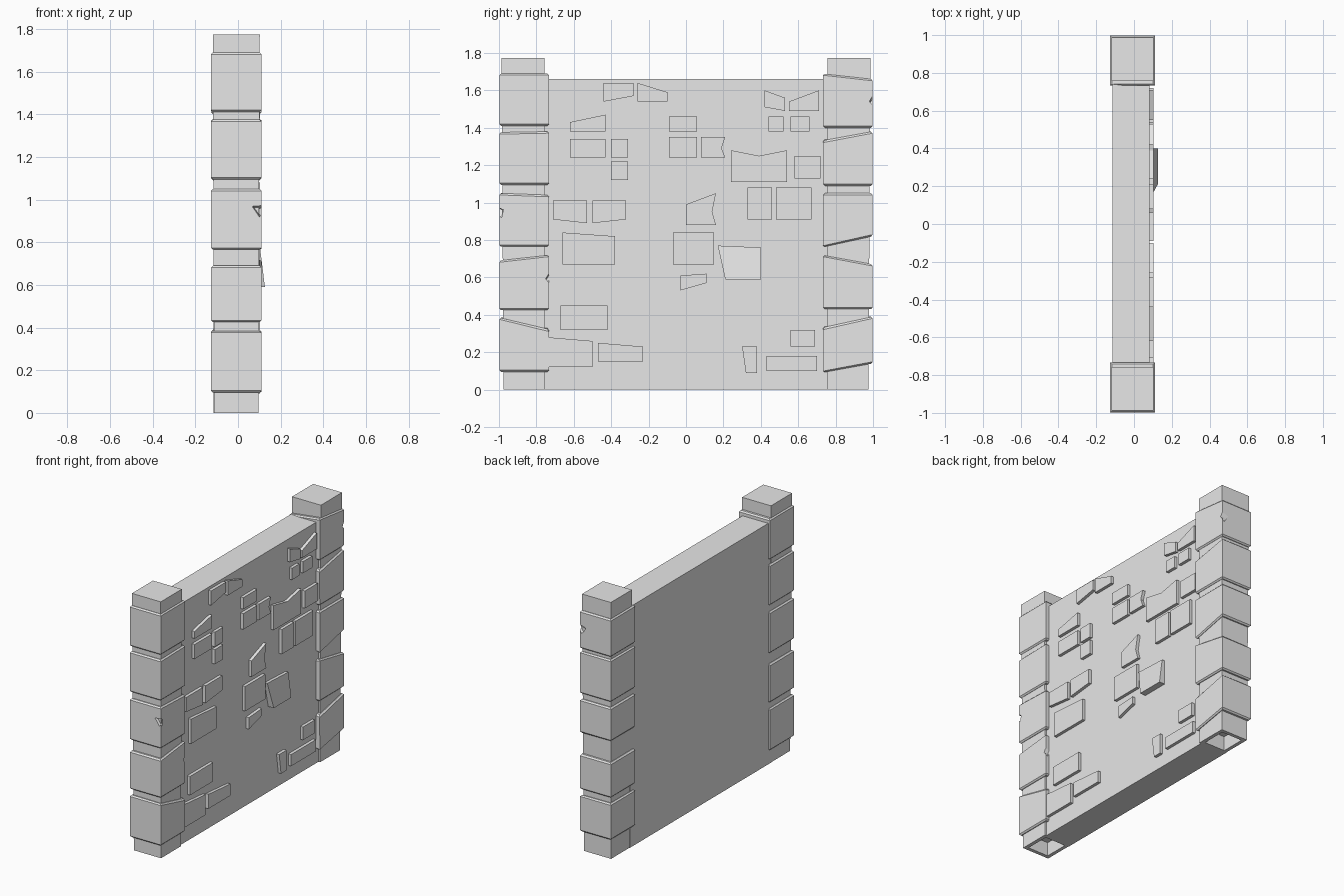
import bpy
import bmesh
from mathutils import Vector

cube = bpy.data.objects.get("Cube")
if cube:
    bpy.data.objects.remove(cube, do_unlink=True)

# One plain stone colour
stone = bpy.data.materials.new("pale_grey_stone")
stone.use_nodes = True
grey = (0.8, 0.8, 0.8, 1)
stone.diffuse_color = grey
stone.node_tree.nodes["Principled BSDF"].inputs["Base Color"].default_value = grey


def finish(name, bm):
    """Turn a bmesh into a flat shaded stone object."""
    bmesh.ops.recalc_face_normals(bm, faces=bm.faces)
    mesh = bpy.data.meshes.new(name)
    bm.to_mesh(mesh)
    bm.free()
    mesh.materials.append(stone)
    obj = bpy.data.objects.new(name, mesh)
    bpy.context.collection.objects.link(obj)
    return obj


def box(bm, low, high):
    """Add a box between two corners."""
    low, high = Vector(low), Vector(high)
    verts = bmesh.ops.create_cube(bm, size=1)["verts"]
    for v in verts:
        v.co = (low + high) / 2 + v.co * (high - low)


def prism(bm, back, front):
    """Bridge two matching outlines into a solid."""
    a = [bm.verts.new(p) for p in back]
    b = [bm.verts.new(p) for p in front]
    bm.faces.new(a)
    bm.faces.new(b)
    for i in range(len(a)):
        j = (i + 1) % len(a)
        bm.faces.new((a[i], a[j], b[j], b[i]))


def brick(name, outline, lift=0.0):
    """Shallow brick on the wall face; lift pulls its lower edge outward."""
    pts = [(y / 100, z / 100) for y, z in outline]
    middle = sum(z for y, z in pts) / len(pts)
    bm = bmesh.new()
    prism(bm, [(0.07, y, z) for y, z in pts],
          [(0.104 + (lift if z < middle else 0), y, z) for y, z in pts])
    return finish(name, bm)


def pillar_block(name, side, inner_low, outer_low, outer_high, inner_high):
    """Chamfered block; only the brick side of the wall has sloping joints."""
    yi, yo = side * 0.733, side * 0.998
    zs = [z / 100 for z in (inner_low, outer_low, outer_high, inner_high)]
    ys = (yi, yo, yo, yi)
    flat = (zs[1], zs[1], zs[2], zs[2])
    bm = bmesh.new()
    prism(bm, [(-0.126, y, z) for y, z in zip(ys, flat)],
          [(0.11, y, z) for y, z in zip(ys, zs)])
    rims = [e for e in bm.edges
            if abs(e.verts[0].co.z - e.verts[1].co.z) < 0.15]
    bmesh.ops.bevel(bm, geom=rims, offset=0.009, segments=1, affect='EDGES')
    return finish(name, bm)


def nick(obj, place, size):
    """Chip a small wedge out of a block."""
    bpy.ops.mesh.primitive_cone_add(vertices=4, radius1=1, depth=2, location=place,
                                    rotation=(0.5, 0.9, 0.3))
    cutter = bpy.context.object
    cutter.scale = (size, size, size)
    cutter.hide_render = True
    chip = obj.modifiers.new("chip", 'BOOLEAN')
    chip.operation = 'DIFFERENCE'
    chip.solver = 'EXACT'
    chip.object = cutter
    bpy.context.view_layer.objects.active = obj
    bpy.ops.object.modifier_apply(modifier="chip")
    bpy.data.objects.remove(cutter, do_unlink=True)


# Wall slab
bm = bmesh.new()
box(bm, (-0.114, -0.775, 0), (0.083, 0.775, 1.66))
finish("wall", bm)

# Pillar cores, slightly narrower at the foot and hollow underneath
for label, side in (("front", -1), ("back", 1)):
    bm = bmesh.new()
    ends = sorted((side * 0.757, side * 0.987))
    box(bm, (-0.118, ends[0], 0), (0.102, ends[1], 1.773))
    for v in bm.verts:
        if v.co.z < 0.1:
            v.co.x = -0.008 + (v.co.x + 0.008) * 0.94
            v.co.y -= side * 0.012 if abs(v.co.y) > 0.9 else 0
    bm.faces.ensure_lookup_table()
    foot = min(bm.faces, key=lambda f: f.calc_center_median().z)
    bmesh.ops.inset_region(bm, faces=[foot], thickness=0.035)
    bmesh.ops.translate(bm, verts=foot.verts, vec=(0, 0, 0.09))
    # lift the inset floor by building its sides from the inset ring
    ring = bmesh.ops.extrude_discrete_faces(bm, faces=[foot])["faces"][0]
    bmesh.ops.translate(bm, verts=ring.verts, vec=(0, 0, 0.01))
    low = [v for v in bm.verts if 0.05 < v.co.z < 0.095]
    bmesh.ops.translate(bm, verts=low, vec=(0, 0, -0.09))
    finish(label + "_pillar_core", bm)

# Pillar blocks: inner low, outer low, outer high, inner high
front_rows = [(9.5, 9.5, 38.5, 32), (42.5, 42.5, 69, 72), (76.5, 76.5, 105, 104),
              (109.5, 109.5, 137.5, 138), (141, 141, 169, 169)]
back_rows = [(9, 14, 39, 33), (43, 43, 67, 72), (76, 82, 105, 105),
             (109, 109, 138, 133), (140, 140, 166, 169)]
blocks = {}
for label, side, rows in (("front", -1, front_rows), ("back", 1, back_rows)):
    for i, row in enumerate(rows):
        blocks[label, i] = pillar_block(f"{label}_pillar_block_{i + 1}", side, *row)

# Chipped corners
nick(blocks["front", 2], (0.115, -1, 0.96), 0.035)
nick(blocks["front", 1], (0.115, -0.733, 0.6), 0.035)
nick(blocks["back", 4], (0.115, 1, 1.55), 0.04)

# Square bricks: left, right, bottom, top
square = [(-62, -43, 124, 134), (-40, -31, 124, 134), (-40, -31, 112, 122),
          (-9, 6, 138, 146), (-9, 6, 124, 135), (44, 52, 138, 146),
          (56, 66, 138, 146), (58, 72, 113, 125), (33, 46, 91, 108),
          (48, 67, 91, 108), (-7, 15, 67, 84), (-67, -42, 32, 45),
          (43, 70, 10, 18), (56, 69, 23, 32)]
for i, (l, r, b, t) in enumerate(square):
    brick(f"square_brick_{i + 1}", [(l, b), (r, b), (r, t), (l, t)])

# Sloping bricks: left, right, then the four corner heights
sloping = [(-44, -28, 154, 157, 164, 164), (-26, -10, 154, 154, 159, 164),
           (-62, -43, 138, 138, 147, 143), (42, 53, 151, 149, 156, 160),
           (55, 71, 149, 149, 160, 154), (-71, -53, 91, 89, 101, 101),
           (-50, -32, 89, 91, 101, 101), (-66, -38, 67, 67, 82, 84),
           (-3, 11, 53, 57, 62, 61), (-74, -50, 12, 12, 26, 28),
           (-47, -23, 15, 15, 23, 25)]
for i, (l, r, bl, br, tr, tl) in enumerate(sloping):
    brick(f"sloping_brick_{i + 1}", [(l, bl), (r, br), (r, tr), (l, tl)])

# Notched and loose bricks
brick("notched_brick_small", [(8, 124), (21, 124), (19, 129), (21, 135), (8, 135)])
brick("notched_brick_wide", [(24, 111), (54, 111), (54, 128), (39, 125), (24, 128)])
brick("notched_brick_tall", [(0, 88), (16, 88), (14, 95), (16, 105), (0, 99)])
brick("narrow_brick", [(32, 9), (38, 9), (38, 23), (30, 23)])
brick("loose_brick", [(21, 59), (40, 59), (40, 76), (17, 77)], lift=0.022)
